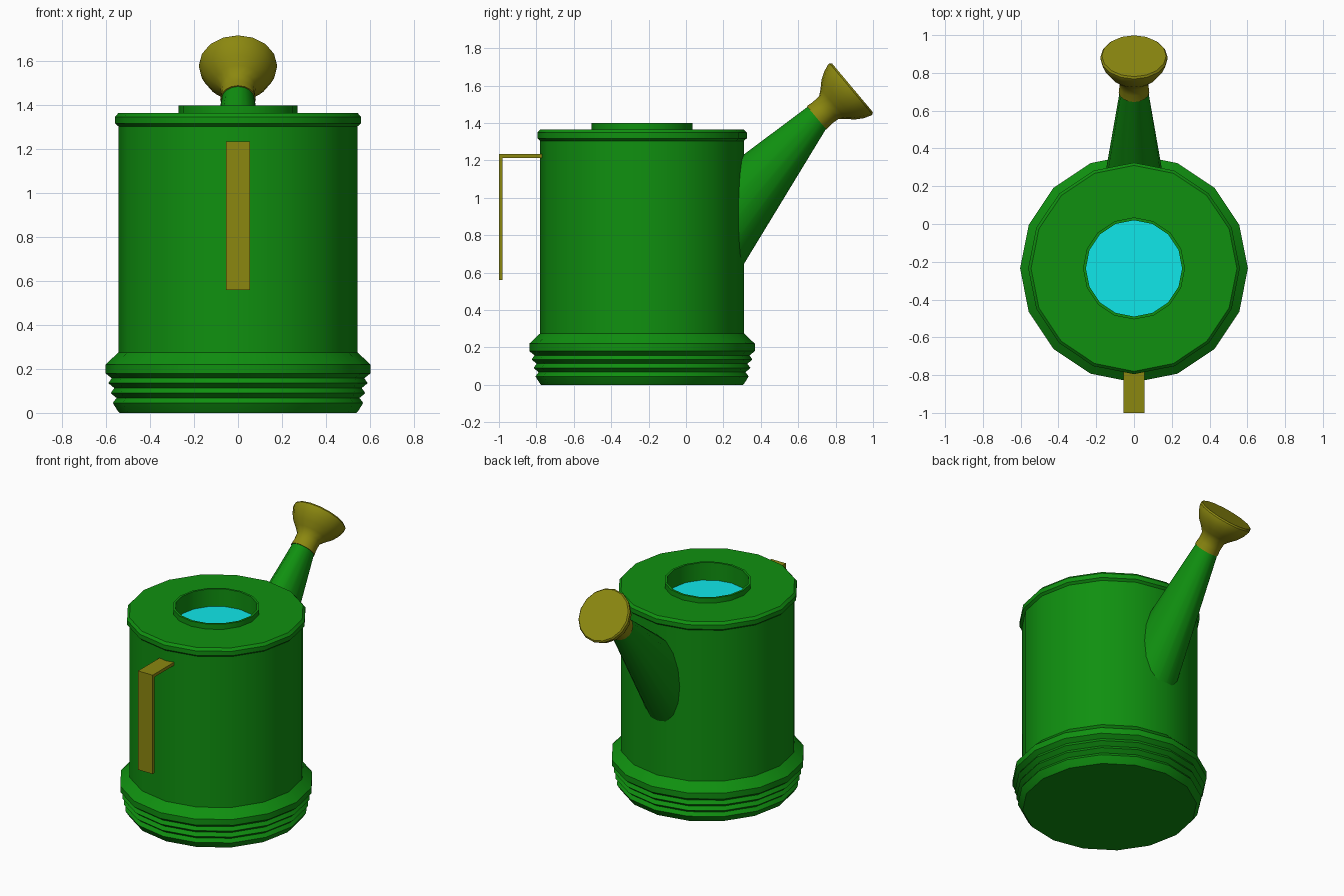
import bpy, bmesh, math
from mathutils import Matrix, Vector

if "Cube" in bpy.data.objects:
    bpy.data.objects.remove(bpy.data.objects["Cube"])

SIDES = 16
CENTRE = Vector((0, -0.235, 0))


def material(name, rgb):
    m = bpy.data.materials.new(name)
    m.diffuse_color = (*rgb, 1)
    m.use_nodes = True
    m.node_tree.nodes["Principled BSDF"].inputs["Base Color"].default_value = m.diffuse_color
    return m


GREEN = material("green", (0.005, 0.28, 0.005))
OLIVE = material("olive", (0.26, 0.245, 0.005))
CYAN = material("water_cyan", (0.005, 0.8, 0.82))


def finish(name, bm, mat, angle=35):
    bmesh.ops.recalc_face_normals(bm, faces=bm.faces)
    me = bpy.data.meshes.new(name)
    bm.to_mesh(me)
    bm.free()
    ob = bpy.data.objects.new(name, me)
    bpy.context.collection.objects.link(ob)
    me.materials.append(mat)
    bpy.ops.object.select_all(action='DESELECT')
    ob.select_set(True)
    bpy.context.view_layer.objects.active = ob
    bpy.ops.object.shade_smooth_by_angle(angle=math.radians(angle))
    return ob


def loft(name, rings, mat, cap_start=True, cap_end=True):
    """Skin a list of rings, each with the same number of points."""
    bm = bmesh.new()
    vs = [[bm.verts.new(p) for p in r] for r in rings]
    for a, b in zip(vs, vs[1:]):
        for i in range(SIDES):
            j = (i + 1) % SIDES
            bm.faces.new((a[i], a[j], b[j], b[i]))
    if cap_start:
        bm.faces.new(vs[0])
    if cap_end:
        bm.faces.new(vs[-1])
    return finish(name, bm, mat)


def ring(matrix, rx, ry, h=0):
    return [matrix @ Vector((rx * math.cos(t), ry * math.sin(t), h))
            for t in (math.tau * i / SIDES for i in range(SIDES))]


# Can body: ridged foot, straight wall, lid rim, filler neck and its inside wall
profile = [(0.54, 0), (0.548, 0.01), (0.57, 0.045), (0.553, 0.068), (0.58, 0.09),
           (0.563, 0.113), (0.59, 0.135), (0.575, 0.158), (0.603, 0.18), (0.603, 0.22),
           (0.545, 0.275), (0.545, 1.305), (0.56, 1.318), (0.56, 1.348), (0.545, 1.365),
           (0.27, 1.365), (0.27, 1.40), (0.255, 1.40), (0.255, 1.27)]
upright = Matrix.Translation(CENTRE)
loft("can_body", [ring(upright, r, r, z) for r, z in profile], GREEN, cap_end=False)

# Water surface inside the neck
bm = bmesh.new()
bm.faces.new([bm.verts.new(p) for p in ring(upright, 0.256, 0.256, 1.28)])
finish("water", bm, CYAN)

# Rose frame: local z points along the spout outlet, 40 degrees above level
tilt = Matrix.Translation((0, 0.698, 1.428)) @ Matrix.Rotation(math.radians(-50), 4, 'X')

# Spout: upright oval root inside the wall, tapering to the round outlet
root = Matrix.Translation((0, 0.22, 0.832)) @ Matrix.Rotation(math.radians(-90), 4, 'X')
root_ring = ring(root, 0.16, 0.333)
loft("spout", [root_ring, ring(tilt, 0.075, 0.075, 0.01)], GREEN)

# Rose: collar, flared bowl and bevelled face
rose = [(0.081, 0), (0.077, 0.04), (0.08, 0.085), (0.105, 0.116), (0.138, 0.15),
        (0.163, 0.19), (0.178, 0.23), (0.178, 0.24), (0.17, 0.25)]
loft("rose", [ring(tilt, r, r, h) for r, h in rose], OLIVE)

# Handle: flat strip bent into an L
outline = [(-0.76, 1.235), (-1.0, 1.235), (-1.0, 0.56), (-0.982, 0.56),
           (-0.982, 1.214), (-0.76, 1.214)]
bm = bmesh.new()
face = bm.faces.new([bm.verts.new((-0.055, y, z)) for y, z in outline])
new = bmesh.ops.extrude_face_region(bm, geom=[face])["geom"]
bmesh.ops.translate(bm, vec=(0.11, 0, 0),
                    verts=[v for v in new if isinstance(v, bmesh.types.BMVert)])
finish("handle", bm, OLIVE)
